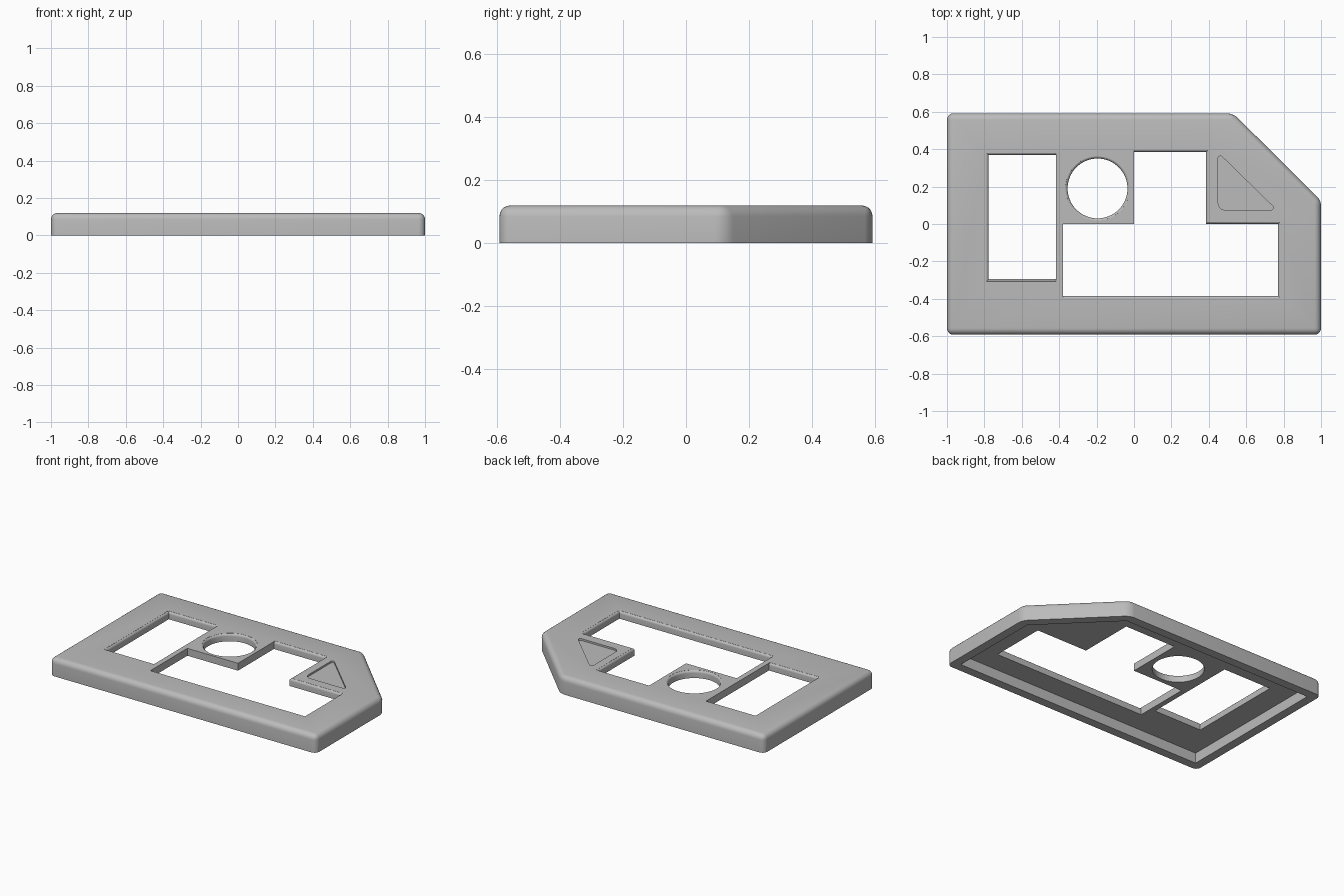
import bpy, bmesh, math

old = bpy.data.objects.get("Cube")
if old:
    bpy.data.objects.remove(old, do_unlink=True)

TOP = 0.12      # overall height
PLATE = 0.05    # thickness of the top plate
WALL = 0.06     # thickness of the outer skirt
ROUND = 0.016   # rounding on the opening rims

grey = bpy.data.materials.new("light grey plastic")
grey.use_nodes = True
grey.diffuse_color = (0.5, 0.5, 0.5, 1)
grey.node_tree.nodes["Principled BSDF"].inputs["Base Color"].default_value = (0.5, 0.5, 0.5, 1)


def loft(name, layers):
    """Solid skinned through (outline, height) layers, with flat caps."""
    bm = bmesh.new()
    rings = [[bm.verts.new((x, y, z)) for x, y in pts] for pts, z in layers]
    for a, b in zip(rings, rings[1:]):
        for i in range(len(a)):
            j = (i + 1) % len(a)
            bm.faces.new((a[i], a[j], b[j], b[i]))
    bm.faces.new(rings[0])
    bm.faces.new(rings[-1])
    bmesh.ops.recalc_face_normals(bm, faces=bm.faces)
    mesh = bpy.data.meshes.new(name)
    bm.to_mesh(mesh)
    bm.free()
    mesh.materials.append(grey)
    obj = bpy.data.objects.new(name, mesh)
    bpy.context.collection.objects.link(obj)
    return obj


def arc(cx, cy, r, start, end, n):
    steps = [math.radians(start + (end - start) * i / n) for i in range(n + 1)]
    return [(cx + r * math.cos(a), cy + r * math.sin(a)) for a in steps]


def outline(t):
    """Outer plan with the cut-off back corner, inset by t."""
    x, y, k = 1 - t, 0.592 - t, t * math.tan(math.pi / 8)
    return [(-x, -y), (x, -y), (x, 0.125 - k), (0.53 - k, y), (-x, y)]


# Opening plans, widened by d on their rounded sides
def side_window(d):
    return [(-0.778 - d, -0.295 - d), (-0.416, -0.295 - d),
            (-0.416, 0.369 + d), (-0.778 - d, 0.369 + d)]


def stepped_window(d):
    a, b = 0.385 + d, 0.77 + d
    return [(-0.38, 0), (-0.38, -a), (b, -a), (b, d), (a, d), (a, a), (0, a), (0, 0)]


def round_hole(d):
    return arc(-0.195, 0.19, 0.16 + d, 0, 354.375, 63)


def flared(name, plan):
    layers = [(plan(0), 0.03)]
    for i in range(6):
        a = math.pi / 2 * i / 5
        layers.append((plan(ROUND * (1 - math.cos(a))), TOP - ROUND + ROUND * math.sin(a)))
    layers[-1] = (plan(ROUND), TOP + 0.03)
    return loft(name, layers)


# Frame body with rounded upright and top edges
frame = loft("frame", [(outline(0), 0), (outline(0), TOP)])
bm = bmesh.new()
bm.from_mesh(frame.data)
edges = [e for e in bm.edges if max(v.co.z for v in e.verts) > TOP / 2]
bmesh.ops.bevel(bm, geom=edges, offset=0.035, segments=5, profile=0.5, affect='EDGES')
bm.to_mesh(frame.data)
bm.free()

# Shallow triangular recess with rounded corners
triangle = (arc(0.487, 0.112, 0.037, 180, 270, 6)
            + arc(0.733, 0.087, 0.012, -90, 45, 6)
            + arc(0.462, 0.352, 0.012, 45, 180, 6))

cutters = [
    loft("cavity_cutter", [(outline(WALL), -0.05), (outline(WALL), TOP - PLATE)]),
    flared("side_window_cutter", side_window),
    flared("stepped_window_cutter", stepped_window),
    flared("round_hole_cutter", round_hole),
    loft("triangle_cutter", [(triangle, TOP - 0.012), (triangle, TOP + 0.03)]),
]
for cutter in cutters:
    mod = frame.modifiers.new(cutter.name, 'BOOLEAN')
    mod.operation = 'DIFFERENCE'
    mod.solver = 'EXACT'
    mod.object = cutter

# Keep the finished cut mesh and drop the cutters
graph = bpy.context.evaluated_depsgraph_get()
result = bpy.data.meshes.new_from_object(frame.evaluated_get(graph))
frame.modifiers.clear()
frame.data = result
for cutter in cutters:
    bpy.data.objects.remove(cutter, do_unlink=True)

bpy.ops.object.select_all(action='DESELECT')
frame.select_set(True)
bpy.context.view_layer.objects.active = frame
bpy.ops.object.shade_smooth_by_angle(angle=math.radians(30))
